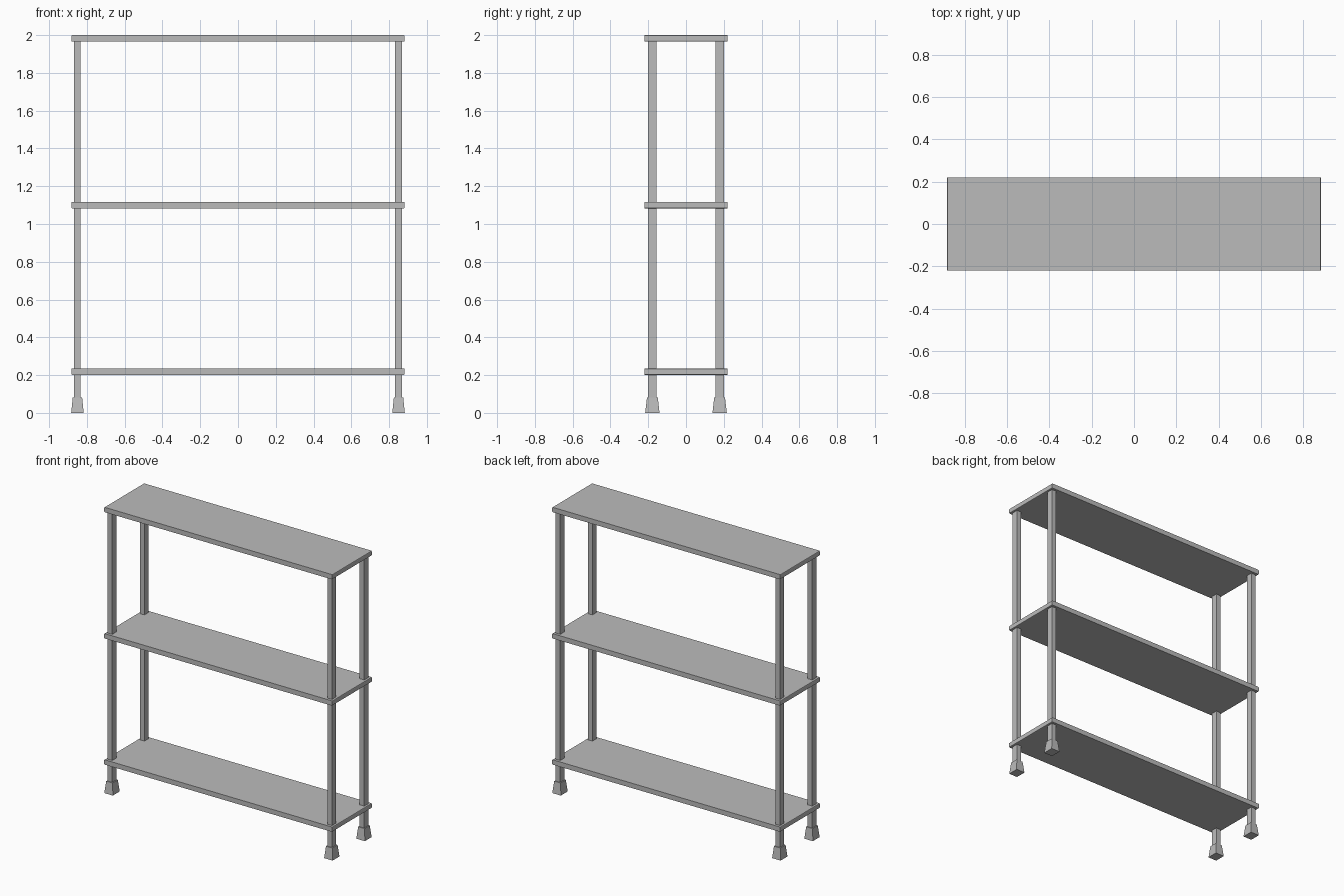
import bpy
import bmesh

cube = bpy.data.objects.get("Cube")
if cube:
    bpy.data.objects.remove(cube, do_unlink=True)

metal = bpy.data.materials.new("grey metal")
metal.use_nodes = True
GREY = (0.5, 0.5, 0.5, 1)
metal.diffuse_color = GREY
metal.node_tree.nodes["Principled BSDF"].inputs["Base Color"].default_value = GREY


def block(name, size, centre, taper=1.0, bevel_axis=None, bevel=0.005):
    """Box with an optional narrower top and bevelled edges along one axis."""
    bm = bmesh.new()
    bmesh.ops.create_cube(bm, size=1)
    for v in bm.verts:
        k = taper if v.co.z > 0 else 1
        v.co.x *= size[0] * k
        v.co.y *= size[1] * k
        v.co.z *= size[2]
    if bevel_axis is not None:
        edges = [e for e in bm.edges
                 if abs(e.verts[0].co[bevel_axis] - e.verts[1].co[bevel_axis]) > 1e-4]
        bmesh.ops.bevel(bm, geom=edges, offset=bevel, segments=2,
                        profile=0.5, affect='EDGES')
    mesh = bpy.data.meshes.new(name)
    bm.to_mesh(mesh)
    bm.free()
    mesh.materials.append(metal)
    obj = bpy.data.objects.new(name, mesh)
    obj.location = centre
    bpy.context.collection.objects.link(obj)
    return obj


# Three shelves with softened ends
for label, top in (("bottom", 0.235), ("middle", 1.117), ("top", 2.0)):
    block(label + "_shelf", (1.764, 0.437, 0.034), (0, 0, top - 0.017), bevel_axis=1)

# Four posts on flared feet
for side, sx in (("right", -1), ("left", 1)):
    for end, sy in (("front", -1), ("back", 1)):
        x, y = sx * 0.85, sy * 0.178
        block(f"{end}_{side}_post", (0.035, 0.045, 1.91), (x, y, 1.025))
        block(f"{end}_{side}_foot", (0.066, 0.076, 0.082), (x, y, 0.041), taper=0.75)
